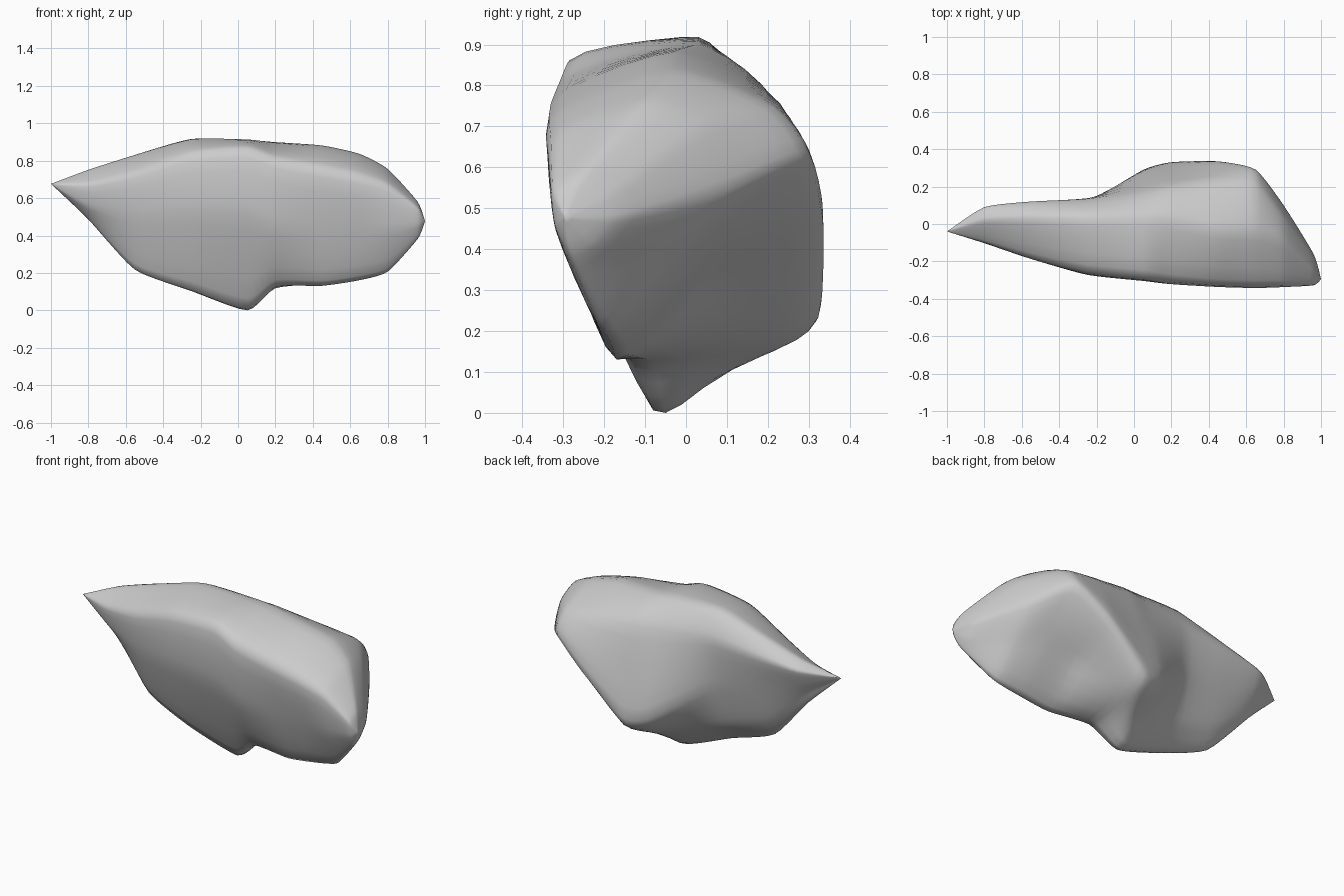
import bpy, bmesh
from mathutils import Vector

if "Cube" in bpy.data.objects:
    bpy.data.objects.remove(bpy.data.objects["Cube"])

# Rock cross-sections (y, z) along x: front top edge, front face, bottom edge,
# underside, back low ridge, back top ridge, crown
SECTIONS = [
    (-.8, [(-.10, .67), (-.08, .55), (-.01, .48), (.02, .54), (.06, .62), (.09, .71), (.02, .745)]),
    (-.55, [(-.18, .73), (-.165, .50), (-.06, .21), (.02, .32), (.08, .54), (.12, .74), (.03, .825)]),
    (-.25, [(-.255, .83), (-.255, .52), (-.10, .10), (.04, .22), (.12, .48), (.135, .77), (.03, .91)]),
    (.05, [(-.285, .855), (-.285, .50), (-.08, 0), (.10, .11), (.29, .27), (.18, .76), (.03, .905)]),
    (.2, [(-.31, .80), (-.29, .44), (-.13, .12), (.22, .16), (.33, .26), (.21, .76), (.02, .893)]),
    (.45, [(-.33, .75), (-.285, .41), (-.17, .125), (.07, .31), (.335, .46), (.23, .75), (-.03, .875)]),
    (.65, [(-.335, .71), (-.295, .42), (-.18, .155), (.05, .38), (.29, .61), (.21, .74), (-.04, .83)]),
    (.8, [(-.33, .66), (-.31, .42), (-.20, .20), (-.05, .36), (.10, .54), (.04, .69), (-.10, .75)]),
    (.96, [(-.325, .54), (-.32, .45), (-.28, .375), (-.22, .40), (-.16, .47), (-.18, .53), (-.25, .575)]),
]
LEFT_TIP, RIGHT_TIP = Vector((-1, -.04, .67)), Vector((1, -.295, .47))
STEPS = 5


def blend(p0, p1, p2, p3, t, k=.3):
    """Cubic curve from p1 to p2 with slightly tight tangents."""
    m1, m2 = (p2 - p0) * k, (p3 - p1) * k
    t2, t3 = t * t, t * t * t
    return (p1 * (2*t3 - 3*t2 + 1) + m1 * (t3 - 2*t2 + t)
            + p2 * (3*t2 - 2*t3) + m2 * (t3 - t2))


def smooth_line(pts, closed):
    n, out = len(pts), []
    for i in range(n if closed else n - 1):
        idx = [i - 1, i, i + 1, i + 2]
        idx = [j % n if closed else min(max(j, 0), n - 1) for j in idx]
        out += [blend(*(pts[j] for j in idx), s / STEPS) for s in range(STEPS)]
    return out if closed else out + [pts[-1]]


# Round every section, then run smooth lines from tip to tip
rings = [smooth_line([Vector((x, y, z)) for y, z in prof], True) for x, prof in SECTIONS]
lines = [smooth_line([LEFT_TIP, *col, RIGHT_TIP], False) for col in zip(*rings)]

# Skin the rock
bm = bmesh.new()
grid = [[bm.verts.new(p) for p in line] for line in lines]
for i, a in enumerate(grid):
    b = grid[(i + 1) % len(grid)]
    for j in range(len(a) - 1):
        bm.faces.new((a[j], a[j + 1], b[j + 1], b[j]))
bmesh.ops.remove_doubles(bm, verts=bm.verts, dist=.0005)
bmesh.ops.recalc_face_normals(bm, faces=bm.faces)

# Stand it on the ground
low = min(v.co.z for v in bm.verts)
bmesh.ops.translate(bm, verts=bm.verts, vec=(0, 0, -low))

mesh = bpy.data.meshes.new("rock")
bm.to_mesh(mesh)
bm.free()
rock = bpy.data.objects.new("rock", mesh)
bpy.context.collection.objects.link(rock)
for poly in mesh.polygons:
    poly.use_smooth = True
